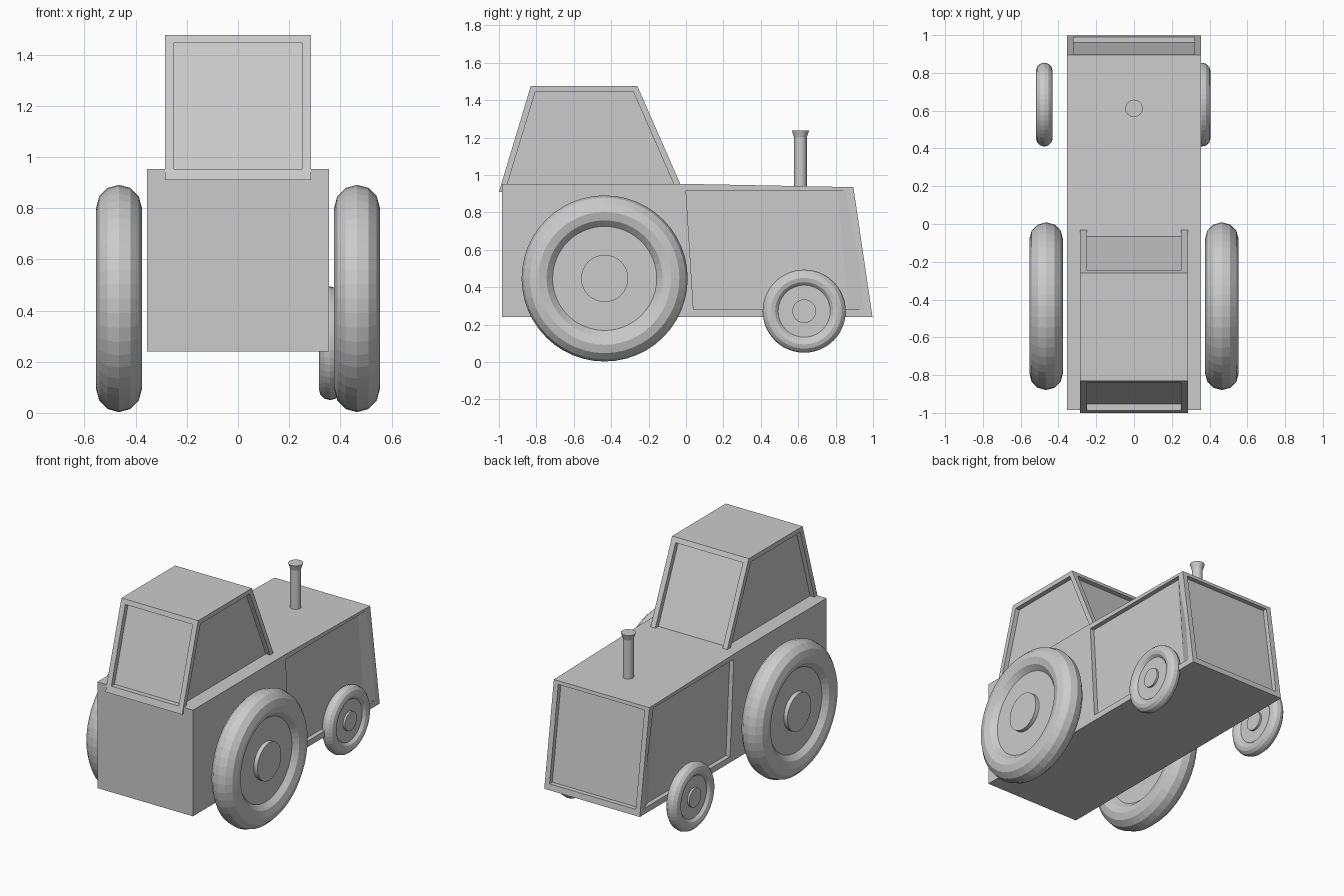
import bpy, bmesh
from math import pi

if "Cube" in bpy.data.objects:
    bpy.data.objects.remove(bpy.data.objects["Cube"])


def loft(name, ring_a, ring_b):
    """Closed solid between two matching rings of points."""
    bm = bmesh.new()
    a = [bm.verts.new(p) for p in ring_a]
    b = [bm.verts.new(p) for p in ring_b]
    bm.faces.new(a)
    bm.faces.new(b)
    for i in range(len(a)):
        j = (i + 1) % len(a)
        bm.faces.new((a[i], a[j], b[j], b[i]))
    bmesh.ops.recalc_face_normals(bm, faces=bm.faces)
    mesh = bpy.data.meshes.new(name)
    bm.to_mesh(mesh)
    bm.free()
    ob = bpy.data.objects.new(name, mesh)
    bpy.context.collection.objects.link(ob)
    return ob


def at_x(x, profile):
    return [(x, y, z) for y, z in profile]


def cut(target, cutter):
    """Subtract the cutter, then discard it."""
    cutter.hide_render = True
    mod = target.modifiers.new("recess", "BOOLEAN")
    mod.operation, mod.solver, mod.object = "DIFFERENCE", "EXACT", cutter
    bpy.context.view_layer.objects.active = target
    bpy.ops.object.modifier_apply(modifier=mod.name)
    bpy.data.objects.remove(cutter)


def side_recess(target, outer, inner, x_face, x_floor):
    for s in (-1, 1):
        # push the outer ring beyond the face, keeping the wall straight
        k = 0.02 / (x_face - x_floor)
        past = [(o[0] + (o[0] - i[0]) * k, o[1] + (o[1] - i[1]) * k)
                for o, i in zip(outer, inner)]
        cut(target, loft("cutter", at_x(s * x_floor, inner), at_x(s * (x_face + 0.02), past)))


def end_recess(target, half_width, low, high, depth):
    """Recess in a sloping end face; low/high are (y, z) on that face."""
    def ring(dy):
        return [(x, y + dy, z) for x, (y, z) in
                ((-half_width, low), (half_width, low), (half_width, high), (-half_width, high))]
    cut(target, loft("cutter", ring(depth), ring(-depth)))


# Body with recessed side panels and grille
body_profile = [(-0.985, 0.24), (-0.985, 0.953), (-0.03, 0.953), (0.895, 0.935), (0.997, 0.24)]
body = loft("body", at_x(-0.355, body_profile), at_x(0.355, body_profile))
side_recess(body,
            [(0.0, 0.918), (0.853, 0.918), (0.95, 0.28), (0.04, 0.28)],
            [(0.0, 0.918), (0.81, 0.918), (0.87, 0.28), (0.04, 0.28)], 0.355, 0.325)
end_recess(body, 0.32, (0.991, 0.28), (0.8985, 0.912), -0.03)

# Cab with recessed windows
cab_profile = [(-1.0, 0.91), (-0.83, 1.476), (-0.26, 1.476), (-0.012, 0.91)]
cab = loft("cab", at_x(-0.285, cab_profile), at_x(0.285, cab_profile))
window = [(-0.955, 0.952), (-0.805, 1.445), (-0.282, 1.445), (-0.066, 0.952)]
side_recess(cab, window, window, 0.285, 0.254)
end_recess(cab, 0.25, (-0.031, 0.953), (-0.2464, 1.445), -0.034)
end_recess(cab, 0.25, (-0.987, 0.953), (-0.8393, 1.445), 0.034)


# Exhaust pipe with flared tip
def tube(name, r1, r2, z1, z2):
    bpy.ops.mesh.primitive_cone_add(vertices=24, radius1=r1, radius2=r2, depth=z2 - z1,
                                    location=(0, 0.612, (z1 + z2) / 2))
    bpy.context.object.name = name
    bpy.ops.object.shade_smooth_by_angle(angle=0.6)


tube("exhaust_pipe", 0.034, 0.034, 0.90, 1.205)
tube("exhaust_tip", 0.034, 0.046, 1.20, 1.238)


# Wheels: tyre, disc and hub
def wheel(name, x, y, z, s):
    rot = (0, pi / 2, 0)
    bpy.ops.mesh.primitive_torus_add(major_radius=0.355 * s, minor_radius=0.089 * s,
                                     major_segments=48, minor_segments=12,
                                     location=(x, y, z), rotation=rot)
    bpy.context.object.name = name + "_tyre"
    for part, r, w in (("disc", 0.282, 0.09), ("hub", 0.126, 0.145)):
        bpy.ops.mesh.primitive_cylinder_add(vertices=32, radius=r * s, depth=w * s,
                                            location=(x, y, z), rotation=rot)
        bpy.context.object.name = name + "_" + part
        bpy.ops.object.shade_smooth_by_angle(angle=0.6)


wheel("rear_wheel_right", 0.465, -0.435, 0.447, 1.0)
wheel("rear_wheel_left", -0.465, -0.435, 0.447, 1.0)
wheel("front_wheel_right", 0.36, 0.632, 0.272, 0.5)
wheel("front_wheel_left", -0.475, 0.632, 0.272, 0.5)
